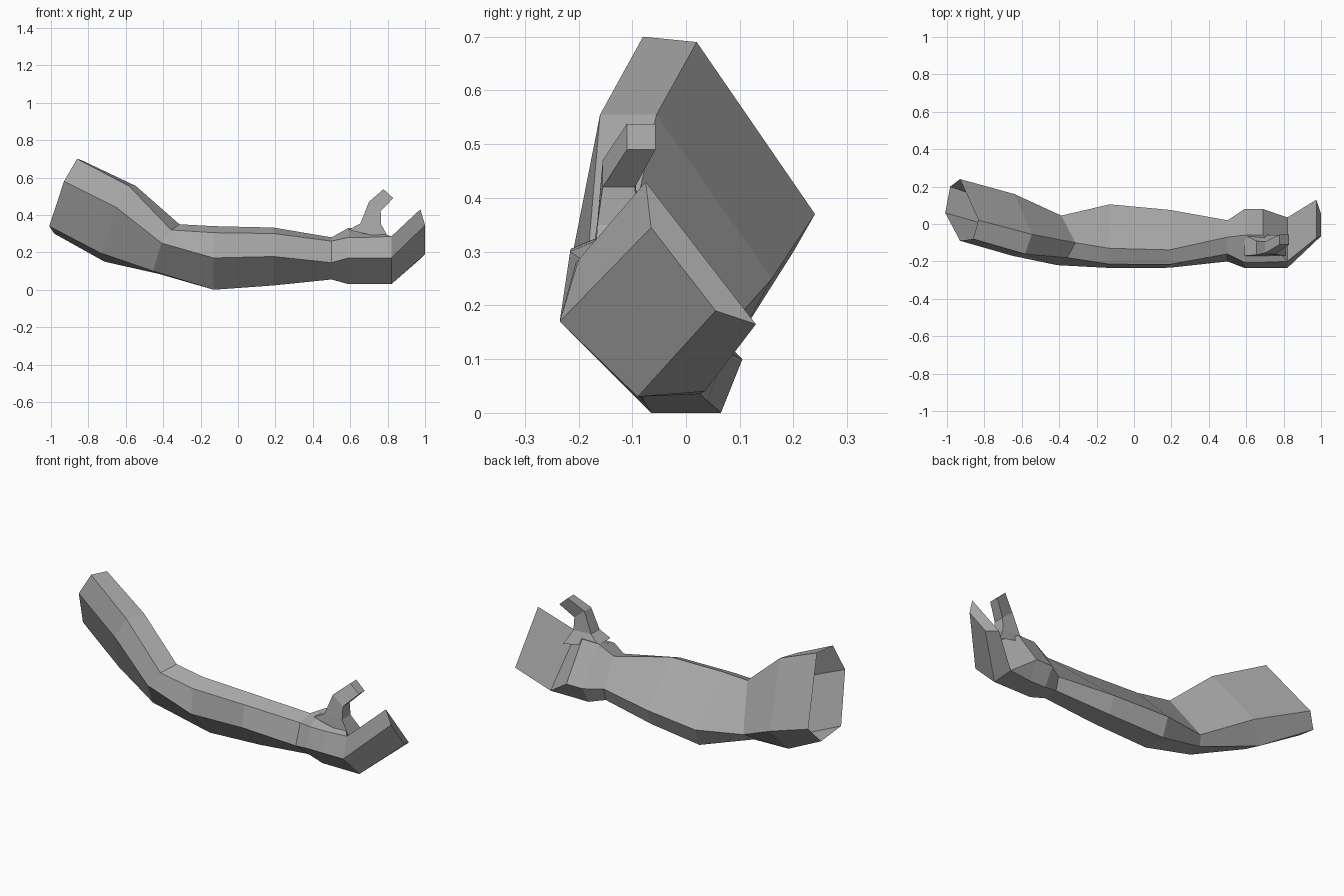
import bpy
import bmesh
from mathutils import Vector

default_cube = bpy.data.objects.get("Cube")
if default_cube:
    bpy.data.objects.remove(default_cube, do_unlink=True)


def make_material(name, value):
    material = bpy.data.materials.new(name)
    material.use_nodes = True
    colour = (value, value, value, 1)
    material.diffuse_color = colour
    material.node_tree.nodes["Principled BSDF"].inputs["Base Color"].default_value = colour
    return material


grey = make_material("plain grey", 0.4)


def section(x, outline, slanted=False):
    """Place a (y, z) outline, in hundredths, at x; optionally lean its plane."""
    points = [Vector((x, y / 100, z / 100)) for y, z in outline]
    if slanted:
        front = points[2].copy()
        for point in points:
            point.x += 0.35 * (point.y - front.y) + 0.55 * (point.z - front.z)
    return points


def scaled(outline, factor, shift_y, shift_z):
    return [(y * factor + shift_y, z * factor + shift_z) for y, z in outline]


def thumb_section(outer, inner, front, back):
    """Four corners from the (x, z) of the two edges and the y range."""
    corners = [(outer, front), (outer, back), (inner, back), (inner, front)]
    return [Vector((edge[0], y, edge[1])) for edge, y in corners]


def loft(name, sections, cap_end):
    """Skin consecutive sections with flat faces."""
    bm = bmesh.new()
    rings = [[bm.verts.new(point) for point in ring] for ring in sections]
    count = len(rings[0])
    for ring, following in zip(rings, rings[1:]):
        for i in range(count):
            j = (i + 1) % count
            bm.faces.new((ring[i], ring[j], following[j], following[i]))
    if cap_end:
        bm.faces.new(rings[-1])
    bmesh.ops.remove_doubles(bm, verts=bm.verts[:], dist=0.0005)
    bmesh.ops.recalc_face_normals(bm, faces=bm.faces[:])
    mesh = bpy.data.meshes.new(name)
    bm.to_mesh(mesh)
    bm.free()
    mesh.materials.append(grey)
    part = bpy.data.objects.new(name, mesh)
    bpy.context.collection.objects.link(part)
    return part


# Outlines run: top back, top front, front, bottom front, bottom back, back
shoulder = [(2, 69), (-8, 70), (-9, 58), (6, 34), (20, 30), (24, 37)]
biceps = [(-5.5, 55.5), (-16, 55.5), (-17, 44), (-2, 19.5), (10.5, 15), (16, 25)]
elbow = [(-10, 35), (-18, 32), (-22, 25), (-11, 10), (0, 8.5), (4.5, 12)]
forearm = [(-13, 34), (-21.5, 30.5), (-23.5, 17), (-6.5, 0), (6.5, 0), (10.5, 10)]
wrist = [(-7, 28), (-16, 26), (-20, 14.5), (-8.5, 5.5), (0, 6), (2, 13)]
palm = [(-6, 33), (-20.5, 28), (-23.5, 17), (-9, 3), (2.5, 3.5), (8, 13)]
knuckles = [(-20, 28.5), (-20, 28.5), (-23.5, 17), (-9, 3), (3.5, 4), (3.5, 4)]
fingertips = [(-7.5, 43), (-7.5, 43), (-6.5, 34.5), (5.5, 19), (13, 16.5), (13, 16.5)]

# Arm, open at the shoulder
wrist_ring = section(0.5, wrist)
loft("arm", [
    section(-0.93, shoulder, slanted=True),
    section(-0.65, biceps, slanted=True),
    section(-0.41, elbow, slanted=True),
    section(-0.13, forearm),
    section(0.19, scaled(forearm, 0.91, -2, 2.3)),
    wrist_ring,
], cap_end=False)

# Hand with the fingers as one bent slab
fingertip_ring = section(1.0, fingertips)
for i in (0, 1, 4, 5):
    fingertip_ring[i].x -= 0.025
loft("hand", [
    wrist_ring,
    section(0.59, palm),
    section(0.69, palm),
    section(0.82, knuckles),
    fingertip_ring,
], cap_end=True)

# Thumb rising out of the palm
loft("thumb", [
    thumb_section((0.59, 0.32), (0.81, 0.27), -0.17, -0.06),
    thumb_section((0.655, 0.355), (0.765, 0.35), -0.165, -0.09),
    thumb_section((0.7, 0.47), (0.763, 0.42), -0.155, -0.095),
    thumb_section((0.778, 0.538), (0.83, 0.49), -0.11, -0.057),
], cap_end=True)
